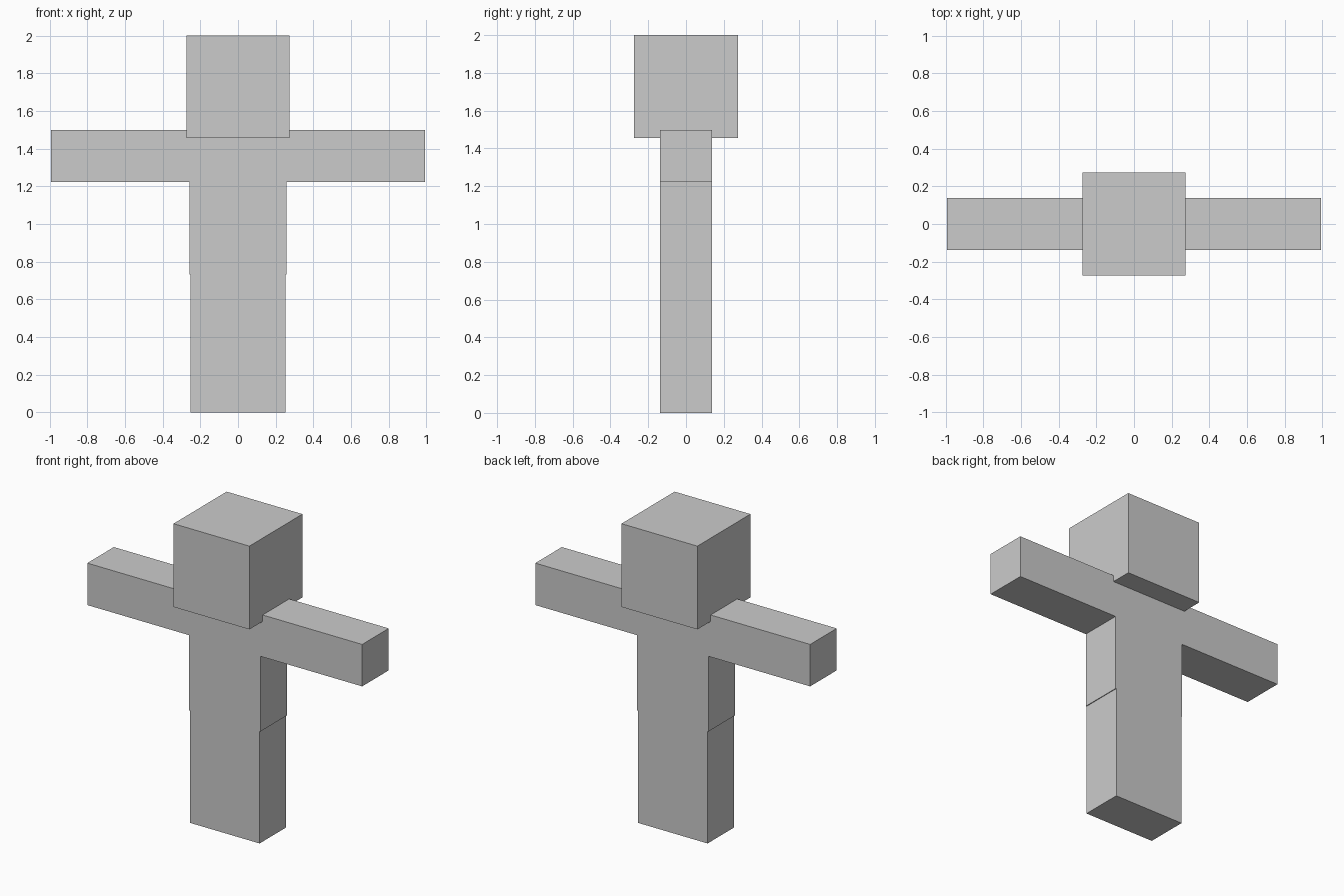
import bpy

if "Cube" in bpy.data.objects:
    bpy.data.objects.remove(bpy.data.objects["Cube"])

DEPTH = 0.137  # half thickness shared by body and limbs


def box(name, x0, x1, half_y, z0, z1):
    bpy.ops.mesh.primitive_cube_add(size=1, location=((x0 + x1) / 2, 0, (z0 + z1) / 2))
    ob = bpy.context.object
    ob.name = name
    ob.scale = (x1 - x0, 2 * half_y, z1 - z0)
    bpy.ops.object.transform_apply(location=True, rotation=False, scale=True)
    # origin stays on the centre line so a mirror works directly
    return ob


def mirror(ob):
    mod = ob.modifiers.new("mirror", 'MIRROR')
    mod.use_axis[0] = True
    mod.use_mirror_merge = False


# cube head, sunk slightly into the shoulders
box("head", -0.274, 0.274, 0.274, 1.456, 2.0)

# torso
box("torso", -0.257, 0.257, DEPTH, 0.732, 1.498)

# arms straight out to both sides
mirror(box("arms", 0.257, 0.993, DEPTH, 1.224, 1.498))

# legs meeting at the centre line
mirror(box("legs", 0.0, 0.252, DEPTH, 0.0, 0.732))
